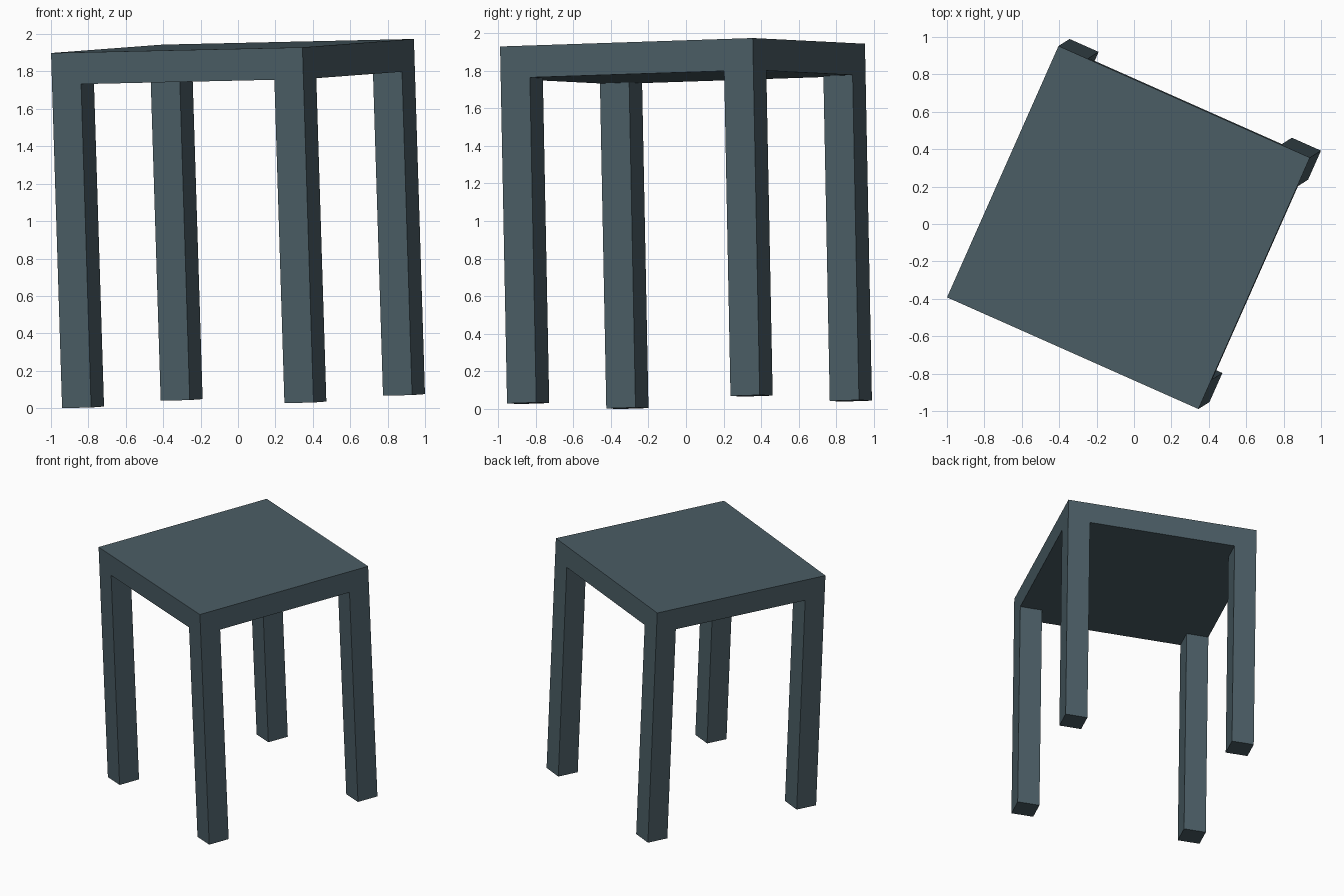
import bpy, bmesh
from mathutils import Vector, Matrix

if "Cube" in bpy.data.objects:
    bpy.data.objects.remove(bpy.data.objects["Cube"])

SIDE, SLAB, LEG, HEIGHT = 1.471, 0.17, 0.17, 1.90
h = SIDE / 2

# square seat slab, cut into a 3x3 layout so the corners can become legs
bm = bmesh.new()
bmesh.ops.create_cube(bm, size=1, matrix=Matrix.Translation((0, 0, HEIGHT - SLAB / 2))
                      @ Matrix.Diagonal((SIDE, SIDE, SLAB, 1)))
for axis in (Vector((1, 0, 0)), Vector((0, 1, 0))):
    for s in (-1, 1):
        bmesh.ops.bisect_plane(bm, geom=bm.verts[:] + bm.edges[:] + bm.faces[:],
                               plane_co=axis * s * (h - LEG), plane_no=axis)

# four square legs pulled down from the seat's corner faces
bm.normal_update()
corners = []
for f in bm.faces:
    c = f.calc_center_median()
    if f.normal.z < -0.9 and min(abs(c.x), abs(c.y)) > h - LEG:
        corners.append(f)
feet = bmesh.ops.extrude_discrete_faces(bm, faces=corners)["faces"]
for f in feet:
    for v in f.verts:
        v.co.z = 0
bmesh.ops.dissolve_limit(bm, angle_limit=0.01, verts=bm.verts[:], edges=bm.edges[:])
bmesh.ops.recalc_face_normals(bm, faces=bm.faces[:])

# turn and lean the whole stool slightly
u = Vector((0.914, -0.406, 0.0205)).normalized()
n = u.cross(Vector((0.406, 0.914, 0.0305))).normalized()
v = n.cross(u)
bm.transform(Matrix((u, v, n)).transposed().to_4x4())

# centre on x and y, rest on z = 0
lo = Vector([min(p.co[i] for p in bm.verts) for i in range(3)])
hi = Vector([max(p.co[i] for p in bm.verts) for i in range(3)])
bm.transform(Matrix.Translation((-(lo.x + hi.x) / 2, -(lo.y + hi.y) / 2, -lo.z)))

mesh = bpy.data.meshes.new("stool")
bm.to_mesh(mesh)
bm.free()
stool = bpy.data.objects.new("stool", mesh)
bpy.context.collection.objects.link(stool)

# dark slate finish
mat = bpy.data.materials.new("slate")
mat.diffuse_color = (0.07, 0.11, 0.13, 1)
mat.use_nodes = True
mat.node_tree.nodes["Principled BSDF"].inputs["Base Color"].default_value = mat.diffuse_color
mesh.materials.append(mat)
